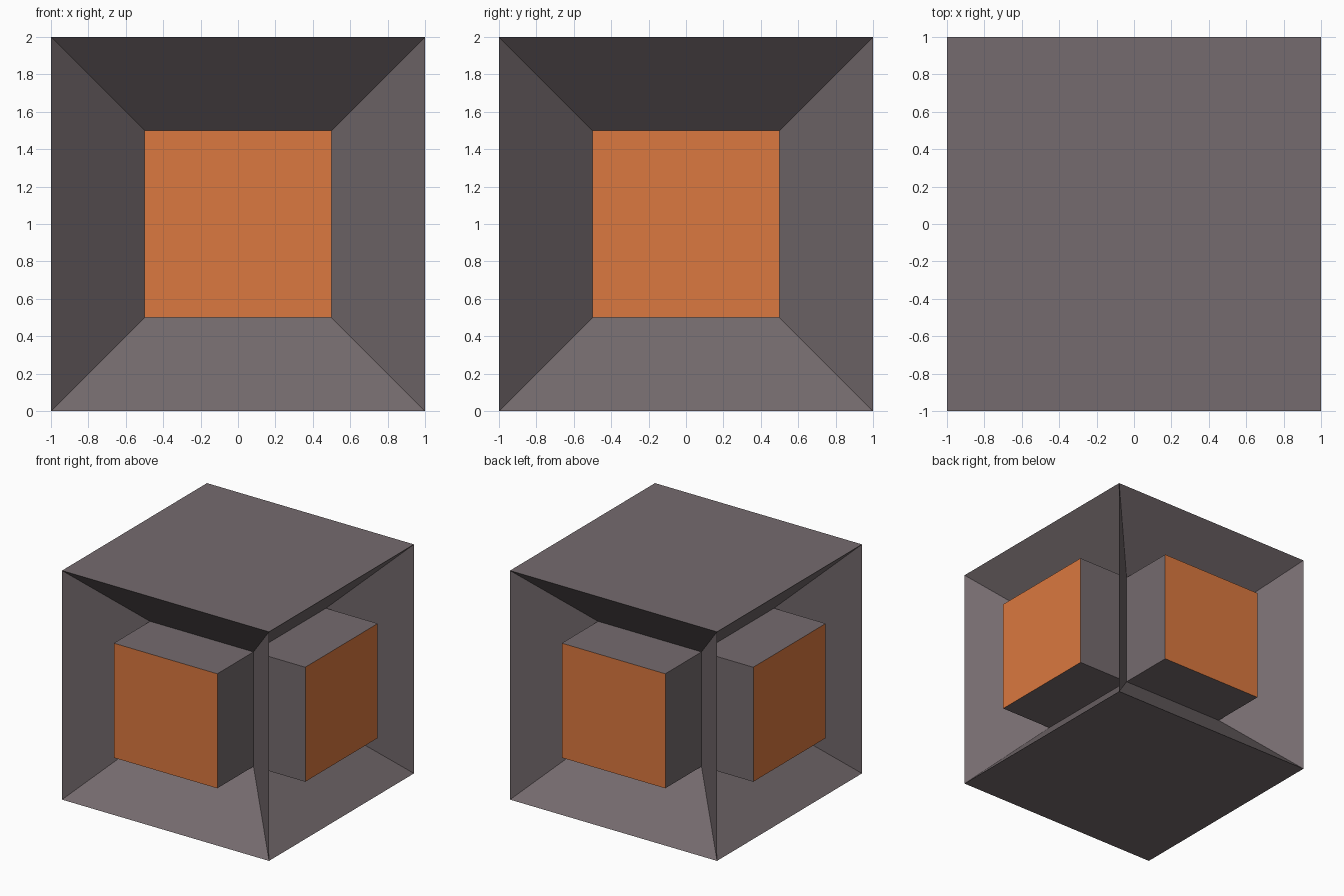
import bpy
import bmesh
from mathutils import Matrix

if "Cube" in bpy.data.objects:
    bpy.data.objects.remove(bpy.data.objects["Cube"], do_unlink=True)


def make_material(name, color):
    mat = bpy.data.materials.new(name)
    mat.use_nodes = True
    mat.diffuse_color = color
    mat.node_tree.nodes["Principled BSDF"].inputs["Base Color"].default_value = color
    return mat


grey = make_material("warm grey", (0.178, 0.147, 0.156, 1))
orange = make_material("orange", (0.708, 0.188, 0.05, 1))

# Cube body resting on the ground
bm = bmesh.new()
bmesh.ops.create_cube(bm, size=2, matrix=Matrix.Translation((0, 0, 1)))
bm.normal_update()
sides = [f for f in bm.faces if abs(f.normal.z) < 0.5]

# Sloped recess in each of the four sides
bmesh.ops.inset_individual(bm, faces=sides, thickness=0.5, depth=-0.5,
                           use_even_offset=True)
bm.normal_update()

# Square block rising from each recess, flush with the body, orange cap
for face in sides:
    direction = face.normal.copy()
    cap = bmesh.ops.extrude_discrete_faces(bm, faces=[face])["faces"][0]
    bmesh.ops.translate(bm, verts=cap.verts, vec=direction * 0.5)
    cap.material_index = 1

bm.normal_update()
mesh = bpy.data.meshes.new("recessed_cube")
bm.to_mesh(mesh)
bm.free()
mesh.materials.append(grey)
mesh.materials.append(orange)
body = bpy.data.objects.new("recessed_cube", mesh)
bpy.context.collection.objects.link(body)
